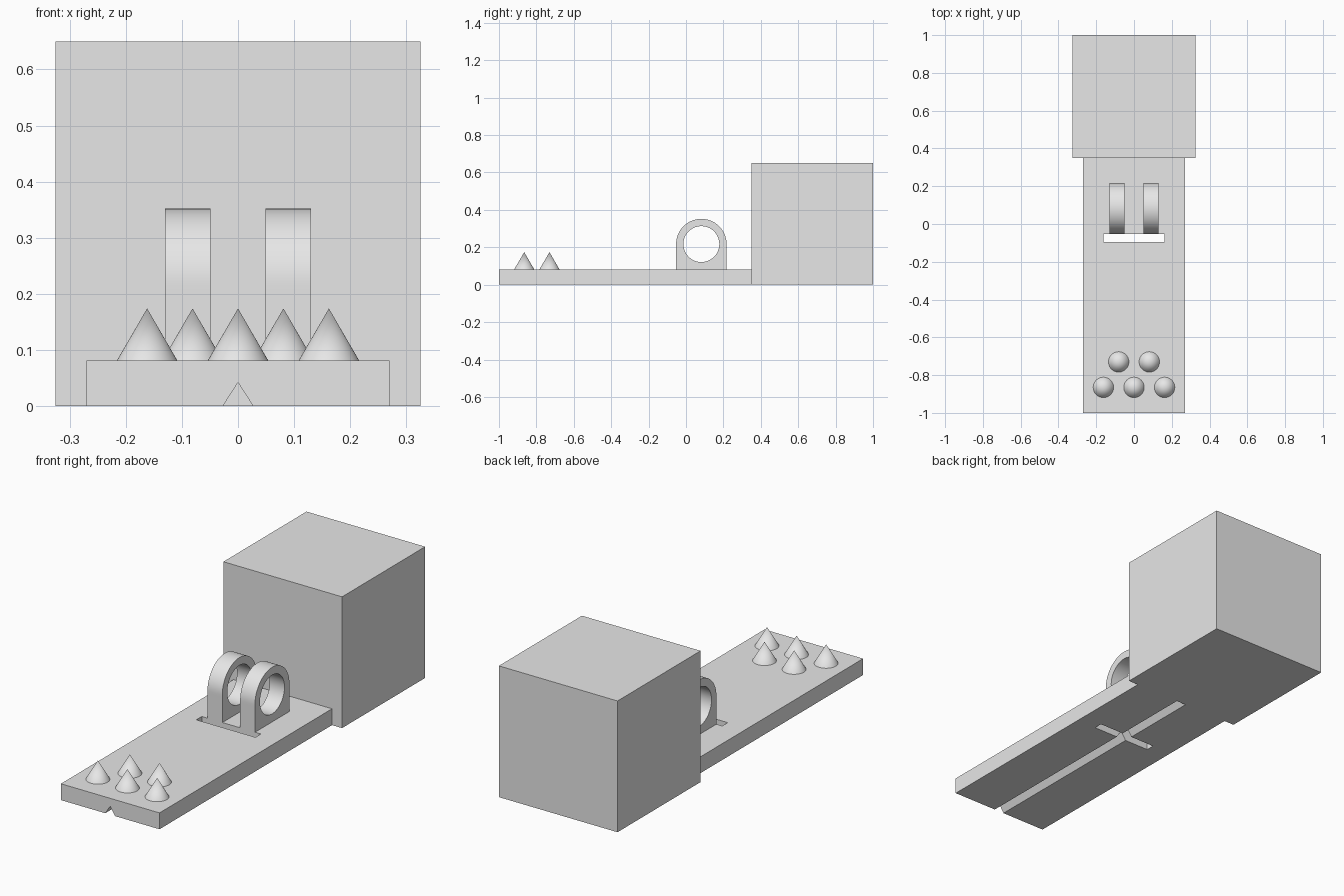
import bpy, bmesh, math
from mathutils import Matrix

if "Cube" in bpy.data.objects:
    bpy.data.objects.remove(bpy.data.objects["Cube"])

grey = bpy.data.materials.new("plain grey")
grey.diffuse_color = (0.8, 0.8, 0.8, 1)
grey.use_nodes = True
grey.node_tree.nodes["Principled BSDF"].inputs["Base Color"].default_value = grey.diffuse_color


def make(name, bm, smooth=False):
    bmesh.ops.recalc_face_normals(bm, faces=bm.faces)
    me = bpy.data.meshes.new(name)
    bm.to_mesh(me)
    bm.free()
    if smooth:
        me.shade_smooth()
        me.set_sharp_from_angle(angle=math.radians(30))
    me.materials.append(grey)
    ob = bpy.data.objects.new(name, me)
    bpy.context.collection.objects.link(ob)
    return ob


def box(name, lo, hi):
    bm = bmesh.new()
    size = [b - a for a, b in zip(lo, hi)]
    mid = [(a + b) / 2 for a, b in zip(lo, hi)]
    bmesh.ops.create_cube(bm, size=1, matrix=Matrix.Translation(mid) @ Matrix.Diagonal((*size, 1)))
    return make(name, bm)


JOIN_Y, TOP = 0.35, 0.081

# Large block at the back
box("rear_block", (-0.325, JOIN_Y, 0), (0.325, 1, 0.65))

# Base plate: profile with a V groove underneath, extruded along y
profile = [(-0.27, 0), (-0.027, 0), (0, 0.042), (0.027, 0), (0.27, 0), (0.27, TOP), (-0.27, TOP)]
bm = bmesh.new()
face = bm.faces.new([bm.verts.new((x, -1, z)) for x, z in profile])
ext = bmesh.ops.extrude_face_region(bm, geom=[face])["geom"]
bmesh.ops.translate(bm, vec=(0, 1 + JOIN_Y, 0),
                    verts=[v for v in ext if isinstance(v, bmesh.types.BMVert)])
if not face.is_valid or len(bm.faces) == len(profile) + 1:
    bmesh.ops.holes_fill(bm, edges=bm.edges[:], sides=0)
plate = make("base_plate", bm)

# Through slot in front of the lugs
cutter = box("slot_cutter", (-0.162, -0.095, -0.1), (0.162, -0.052, 0.15))
cutter.hide_render = True
cutter.hide_viewport = True
cut = plate.modifiers.new("slot", "BOOLEAN")
cut.operation, cut.solver, cut.object = "DIFFERENCE", "EXACT", cutter

# Two arched lugs with round holes
CY, CZ, R, HOLE, N = 0.082, 0.217, 0.135, 0.096, 64
for side, label in ((-1, "left"), (1, "right")):
    bm = bmesh.new()
    rings = []
    for i in range(N):
        a = 2 * math.pi * i / N
        c, s = math.cos(a), math.sin(a)
        m = 1 if s >= 0 else max(abs(c), abs(s))
        outer = (R * c / m, R * s / m if s >= 0 else (CZ - TOP) * s / m)
        inner = (HOLE * c, HOLE * s)
        rings.append([bm.verts.new((side * x, CY + p[0], CZ + p[1]))
                      for x, p in ((0.049, outer), (0.130, outer), (0.130, inner), (0.049, inner))])
    for i in range(N):
        p, q = rings[i], rings[(i + 1) % N]
        for k in range(4):
            j = (k + 1) % 4
            bm.faces.new((p[k], p[j], q[j], q[k]))
    make(label + "_lug", bm, True)

# Cone spikes near the front edge
for i, (x, y) in enumerate([(-0.162, -0.865), (0, -0.865), (0.162, -0.865), (-0.081, -0.73), (0.081, -0.73)]):
    bm = bmesh.new()
    bmesh.ops.create_cone(bm, cap_ends=True, segments=48, radius1=0.054, radius2=0, depth=0.093,
                          matrix=Matrix.Translation((x, y, TOP + 0.0465)))
    make(f"spike_{i + 1}", bm, True)
